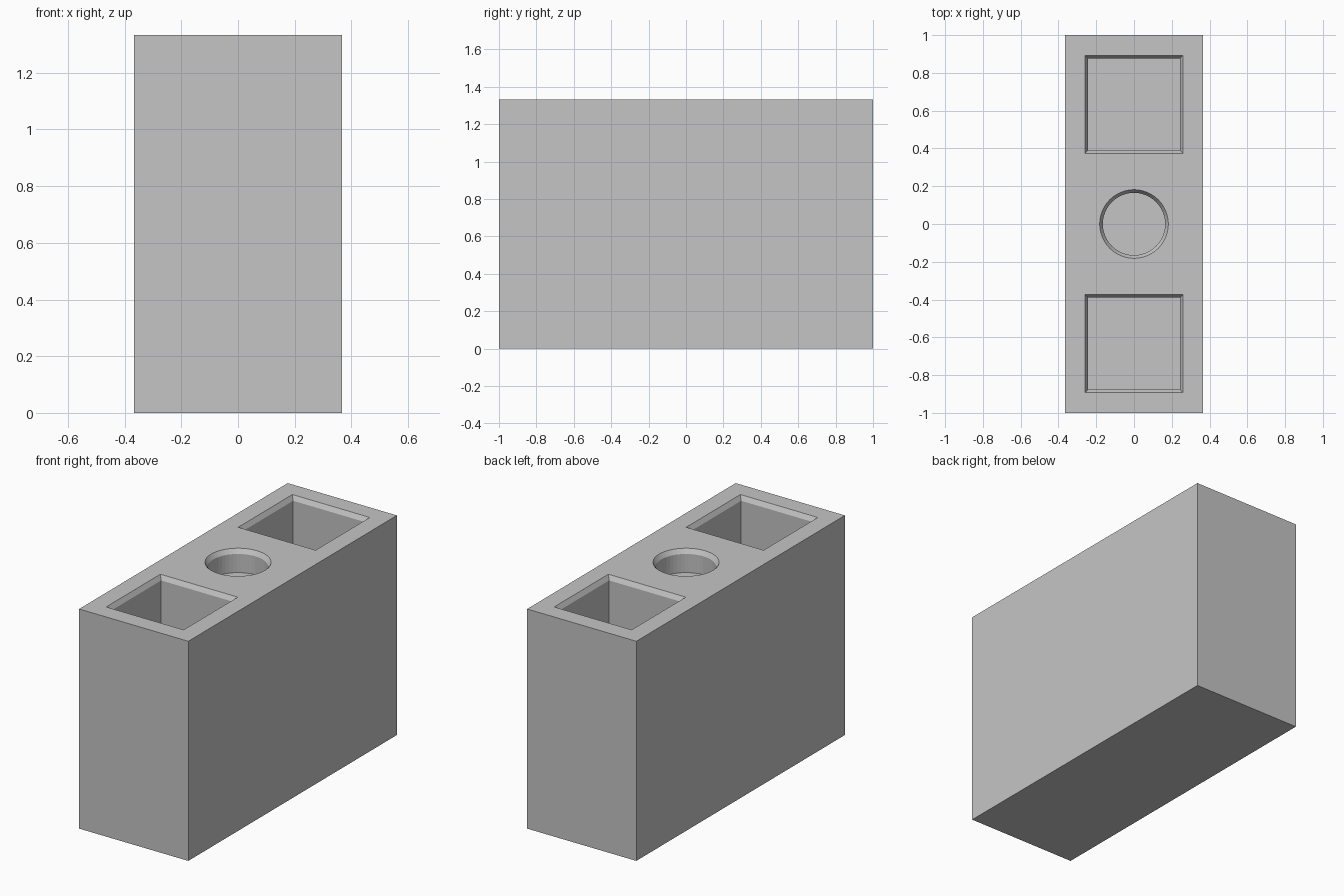
import bpy, bmesh, math

cube = bpy.data.objects.get("Cube")
if cube:
    bpy.data.objects.remove(cube, do_unlink=True)

WIDTH, LENGTH, HEIGHT = 0.733, 2.0, 1.333
RIM, RIM_DEPTH = 0.017, 0.027   # chamfer around each opening

grey = bpy.data.materials.new("plain_grey")
grey.use_nodes = True
colour = (0.56, 0.56, 0.56, 1)
grey.diffuse_color = colour
grey.node_tree.nodes["Principled BSDF"].inputs["Base Color"].default_value = colour


def make_object(name, bm):
    bmesh.ops.recalc_face_normals(bm, faces=bm.faces)
    mesh = bpy.data.meshes.new(name)
    bm.to_mesh(mesh)
    bm.free()
    mesh.materials.append(grey)
    obj = bpy.data.objects.new(name, mesh)
    bpy.context.collection.objects.link(obj)
    return obj


def pocket_cutter(name, y, radius, sides, turn, floor):
    """Prism with a flared top that cuts a chamfered pocket."""
    scale = 1 / math.cos(math.pi / 4) if sides == 4 else 1
    levels = [(radius, floor), (radius, HEIGHT - RIM_DEPTH),
              (radius + 2 * RIM, HEIGHT + RIM_DEPTH)]
    bm = bmesh.new()
    rings = []
    for r, z in levels:
        angles = [turn + math.tau * i / sides for i in range(sides)]
        rings.append([bm.verts.new((r * scale * math.cos(a),
                                    y + r * scale * math.sin(a), z)) for a in angles])
    for low, high in zip(rings, rings[1:]):
        for i in range(sides):
            j = (i + 1) % sides
            bm.faces.new((low[i], low[j], high[j], high[i]))
    bm.faces.new(rings[0][::-1])
    bm.faces.new(rings[-1])
    cutter = make_object(name, bm)
    cutter.hide_render = True
    return cutter


# Solid block
bm = bmesh.new()
bmesh.ops.create_cube(bm, size=1)
bmesh.ops.scale(bm, vec=(WIDTH, LENGTH, HEIGHT), verts=bm.verts)
bmesh.ops.translate(bm, vec=(0, 0, HEIGHT / 2), verts=bm.verts)
block = make_object("holder_block", bm)

# Two deep square pockets and a shallow round one between them
cutters = [pocket_cutter("square_pocket_cutter", y, 0.243, 4, math.pi / 4, 0.13)
           for y in (-0.633, 0.633)]
cutters.append(pocket_cutter("round_pocket_cutter", 0, 0.165, 48, 0, HEIGHT - 0.14))

bpy.context.view_layer.objects.active = block
for cutter in cutters:
    cut = block.modifiers.new(cutter.name, "BOOLEAN")
    cut.operation = "DIFFERENCE"
    cut.solver = "EXACT"
    cut.object = cutter
    bpy.ops.object.modifier_apply(modifier=cut.name)
    bpy.data.objects.remove(cutter, do_unlink=True)
